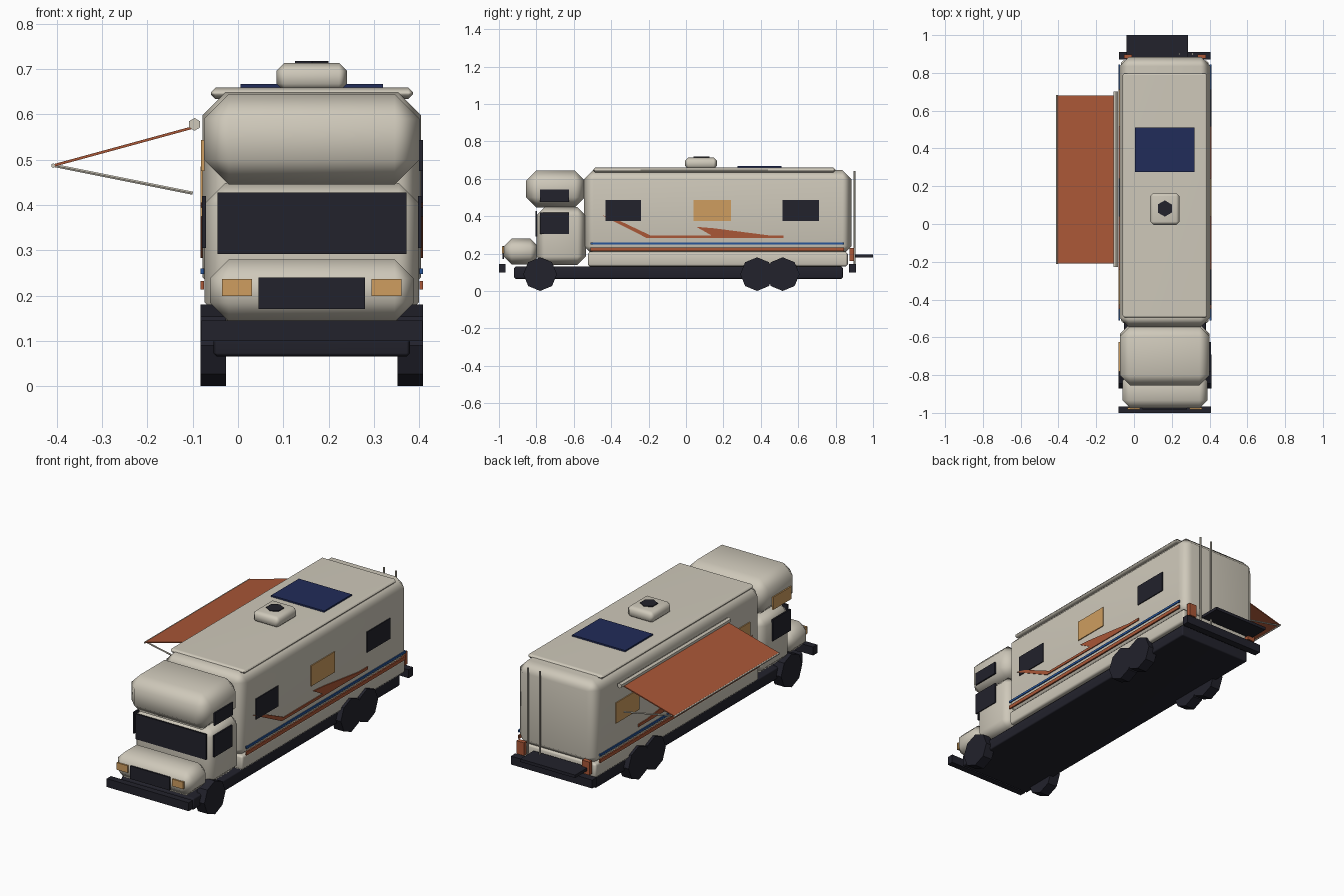
import bpy
import bmesh
import math
from mathutils import Vector

if "Cube" in bpy.data.objects:
    bpy.data.objects.remove(bpy.data.objects["Cube"], do_unlink=True)

CX = 0.163          # centre line of the vehicle body
HALF = 0.241        # half width of the vehicle body


def material(name, rgb):
    m = bpy.data.materials.new(name)
    m.use_nodes = True
    m.diffuse_color = (*rgb, 1)
    node = next(n for n in m.node_tree.nodes if n.type == "BSDF_PRINCIPLED")
    node.inputs["Base Color"].default_value = (*rgb, 1)
    node.inputs["Roughness"].default_value = 0.6
    return m


cream = material("cream", (0.62, 0.58, 0.49))
dark = material("charcoal", (0.016, 0.016, 0.025))
rust = material("rust orange", (0.40, 0.095, 0.038))
amber = material("amber", (0.62, 0.34, 0.115))
navy = material("navy", (0.015, 0.025, 0.10))
blue = material("stripe blue", (0.02, 0.09, 0.32))


def finish(name, bm, mat, smooth=False):
    bmesh.ops.recalc_face_normals(bm, faces=bm.faces)
    me = bpy.data.meshes.new(name)
    bm.to_mesh(me)
    bm.free()
    me.materials.append(mat)
    ob = bpy.data.objects.new(name, me)
    bpy.context.collection.objects.link(ob)
    if smooth:
        bpy.ops.object.select_all(action="DESELECT")
        ob.select_set(True)
        bpy.context.view_layer.objects.active = ob
        bpy.ops.object.shade_smooth_by_angle(angle=math.radians(60))
        ob.modifiers.new("flat_panels", "WEIGHTED_NORMAL").keep_sharp = True
    return ob


def box(name, x, y, z, mat, bevel=0.0):
    """Box from (min, max) ranges, with optional softened chamfers."""
    bm = bmesh.new()
    bmesh.ops.create_cube(bm, size=1)
    for v in bm.verts:
        v.co = [r[0] + (c + 0.5) * (r[1] - r[0]) for c, r in zip(v.co, (x, y, z))]
    if bevel:
        bmesh.ops.bevel(bm, geom=bm.edges[:], offset=bevel, segments=1,
                        affect="EDGES", clamp_overlap=True)
    return finish(name, bm, mat, bevel > 0)


def wide(half):
    return (CX - half, CX + half)


def rod(name, a, b, radius, mat, sides=6, turn=0.0):
    """Prism running from point a to point b."""
    a, b = Vector(a), Vector(b)
    bm = bmesh.new()
    bmesh.ops.create_cone(bm, cap_ends=True, segments=sides, radius1=radius,
                          radius2=radius, depth=(b - a).length)
    bmesh.ops.rotate(bm, verts=bm.verts, cent=(0, 0, 0),
                     matrix=Vector((0, 0, 1)).rotation_difference(b - a).to_matrix())
    if turn:
        from_axis = (b - a).normalized()
        from mathutils import Matrix
        bmesh.ops.rotate(bm, verts=bm.verts, cent=(0, 0, 0),
                         matrix=Matrix.Rotation(turn, 3, from_axis))
    bmesh.ops.translate(bm, verts=bm.verts, vec=(a + b) / 2)
    return finish(name, bm, mat)


def side_plate(name, side, points, mat, half=HALF):
    """Thin plate on a side wall, outlined by (y, z) points."""
    bm = bmesh.new()
    x0 = CX + side * (half - 0.003)
    face = bm.faces.new([bm.verts.new((x0, y, z)) for y, z in points])
    out = bmesh.ops.extrude_face_region(bm, geom=[face])["geom"]
    for v in out:
        if isinstance(v, bmesh.types.BMVert):
            v.co.x += side * 0.008
    return finish(name, bm, mat)


def rect(y0, y1, z0, z1):
    return [(y0, z0), (y1, z0), (y1, z1), (y0, z1)]


# Shell
box("house_body", wide(HALF), (-0.545, 0.885), (0.19, 0.648), cream, 0.05)
box("lower_skirt", wide(0.232), (-0.525, 0.865), (0.13, 0.21), cream, 0.012)
box("cab", wide(0.237), (-0.80, -0.535), (0.14, 0.448), cream, 0.045)
box("over_cab_bunk", wide(0.238), (-0.855, -0.54), (0.445, 0.645), cream, 0.055)
box("hood", wide(0.225), (-0.975, -0.79), (0.142, 0.28), cream, 0.042)
box("roof_cap", wide(0.223), (-0.495, 0.798), (0.634, 0.659), cream, 0.01)

# Chassis and bumpers
box("chassis", wide(0.217), (-0.92, 0.84), (0.065, 0.13), dark, 0.008)
box("front_bumper", wide(0.244), (-1.0, -0.965), (0.10, 0.145), dark)
box("rear_bumper", wide(0.242), (0.872, 0.91), (0.10, 0.145), dark)
box("rear_rack", (-0.04, 0.287), (0.885, 1.0), (0.18, 0.196), dark)

# Front face
box("windshield", (-0.045, 0.372), (-0.805, -0.796), (0.292, 0.428), dark)
box("grille", (0.045, 0.28), (-0.981, -0.973), (0.17, 0.24), dark)

for side, label in ((1, "left"), (-1, "right")):
    # Wheels
    for axle, y in (("front", -0.78), ("middle", 0.38), ("rear", 0.517)):
        rod(f"{label}_{axle}_wheel", (CX + side * 0.189, y, 0.09),
            (CX + side * 0.246, y, 0.09), 0.09, dark, 8)

    # Lamps
    h = CX + side * 0.165
    box(f"{label}_headlight", (h - 0.033, h + 0.033), (-0.983, -0.972),
        (0.199, 0.237), amber)
    t = CX + side * 0.195
    box(f"{label}_tail_light", (t - 0.022, t + 0.022), (0.875, 0.898),
        (0.16, 0.23), rust)

    # Windows: the two sides swap lit and unlit panes
    unlit, lit = (dark, amber) if side > 0 else (amber, dark)
    side_plate(f"{label}_front_window", side, rect(-0.43, -0.24, 0.375, 0.485), unlit)
    side_plate(f"{label}_middle_window", side, rect(0.04, 0.24, 0.375, 0.485), lit)
    side_plate(f"{label}_rear_window", side, rect(0.515, 0.712, 0.375, 0.485), unlit)
    side_plate(f"{label}_bunk_window", side, rect(-0.78, -0.625, 0.475, 0.543), unlit, 0.24)
    side_plate(f"{label}_cab_window", side, rect(-0.78, -0.625, 0.305, 0.42), dark, 0.237)

    # Painted stripes
    side_plate(f"{label}_blue_stripe", side, rect(-0.51, 0.845, 0.248, 0.26), blue)
    side_plate(f"{label}_orange_stripe", side, rect(-0.51, 0.845, 0.213, 0.232), rust)
    side_plate(f"{label}_long_swoosh", side,
               [(-0.45, 0.405), (-0.38, 0.387), (-0.19, 0.297), (0.52, 0.297),
                (0.52, 0.283), (-0.21, 0.283)], rust)
    side_plate(f"{label}_short_swoosh", side,
               [(0.055, 0.343), (0.15, 0.335), (0.46, 0.295), (0.14, 0.295)], rust)

# Roof equipment
box("solar_panel", (0.005, 0.32), (0.275, 0.51), (0.655, 0.667), navy)
box("roof_vent", wide(0.078), (-0.005, 0.165), (0.65, 0.714), cream, 0.018)
rod("vent_fan", (CX, 0.082, 0.70), (CX, 0.082, 0.718), 0.043, dark, 6)

# Rear ladder rails
for i, x in enumerate((0.24, 0.31)):
    rod(f"ladder_rail_{i + 1}", (x, 0.9, 0.14), (x, 0.9, 0.642), 0.005, cream)

# Awning with housing, front bar and support arms
rod("awning_housing", (-0.096, -0.228, 0.578), (-0.096, 0.702, 0.578), 0.014, cream)
rod("awning_bar", (-0.408, -0.212, 0.487), (-0.408, 0.682, 0.487), 0.005, cream)
bm = bmesh.new()
rim = [(-0.1, 0.574), (-0.408, 0.49), (-0.408, 0.484), (-0.1, 0.568)]
face = bm.faces.new([bm.verts.new((x, -0.21, z)) for x, z in rim])
for v in bmesh.ops.extrude_face_region(bm, geom=[face])["geom"]:
    if isinstance(v, bmesh.types.BMVert):
        v.co.y = 0.68
finish("awning_cloth", bm, rust)
for label, y in (("front", -0.2), ("rear", 0.67)):
    rod(f"awning_{label}_arm", (-0.1, y, 0.426), (-0.405, y, 0.487), 0.004, cream)
